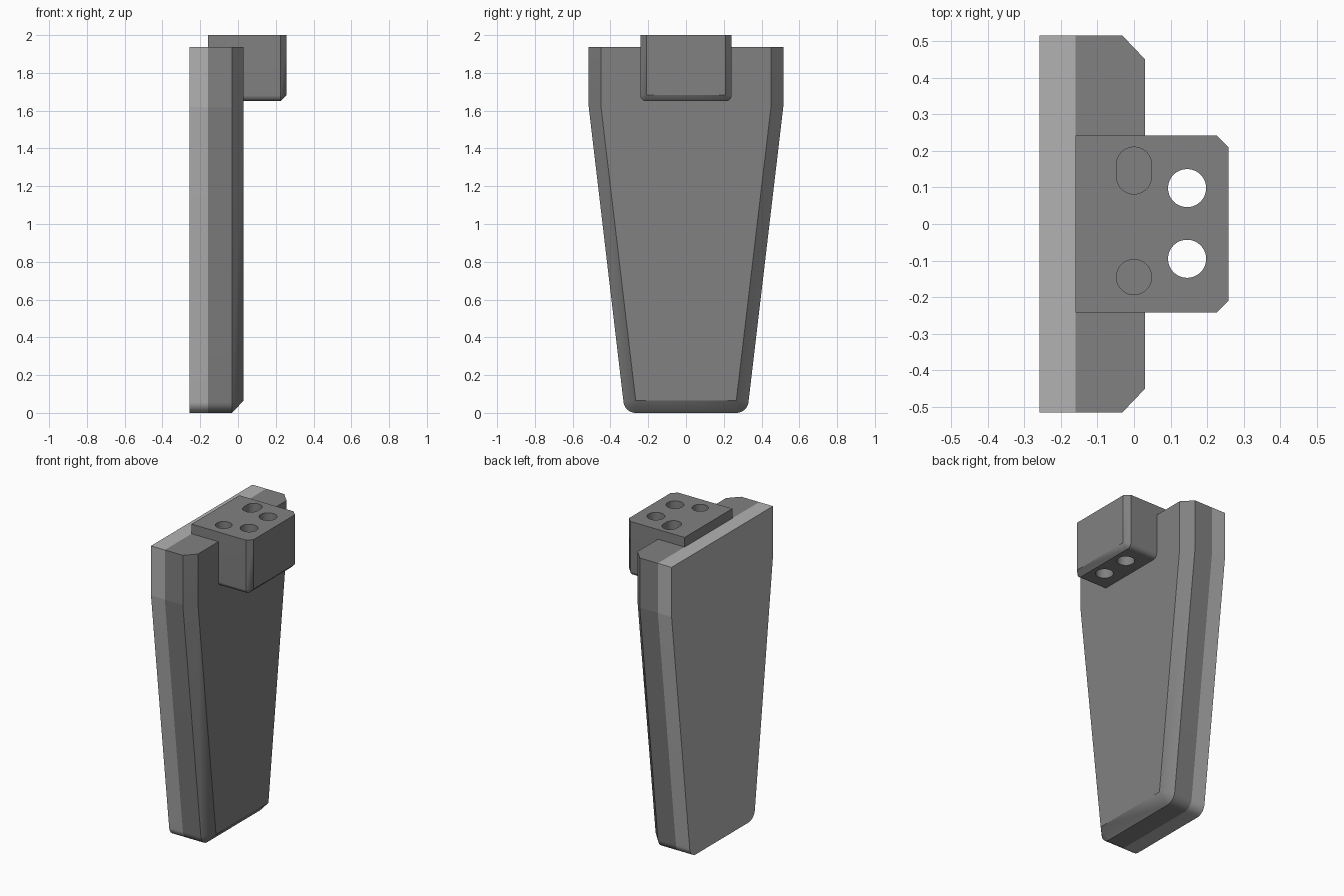
import bpy, bmesh
from math import cos, sin, pi, radians, atan2

if "Cube" in bpy.data.objects:
    bpy.data.objects.remove(bpy.data.objects["Cube"])


def make_object(name, bm):
    bmesh.ops.remove_doubles(bm, verts=bm.verts, dist=1e-5)
    bmesh.ops.recalc_face_normals(bm, faces=bm.faces)
    mesh = bpy.data.meshes.new(name)
    bm.to_mesh(mesh)
    bm.free()
    obj = bpy.data.objects.new(name, mesh)
    bpy.context.collection.objects.link(obj)
    return obj


def outline(half, r, inset=0.0, steps=16):
    """Mirrored yz outline; the last half point is a bottom corner rounded by r.
    inset=r collapses the rounding to the sharp corner of the bevelled face."""
    (y1, z1), (y0, z0) = half[-2:]
    a0 = -atan2(y1 - y0, z1 - z0)
    cz = z0 + r
    cy = y0 + (y1 - y0) * r / (z1 - z0) - r / cos(a0)
    k = r - inset
    right = [(y - inset, z) for y, z in half[:-1]]
    for i in range(steps + 1):
        a = a0 + (-pi / 2 - a0) * i / steps
        right.append((cy + k * cos(a), cz + k * sin(a)))
    return right + [(-y, z) for y, z in reversed(right)]


def slab(name, half, r, x0, x1, bevel=0.0):
    """Extrude an outline along x, with an optional bevel at the x1 end."""
    rings = [(x0, 0.0), (x1 - bevel, 0.0)]
    if bevel:
        rings.append((x1, r))
    bm = bmesh.new()
    loops = [[bm.verts.new((x, y, z)) for y, z in outline(half, r, ins)]
             for x, ins in rings]
    n = len(loops[0])
    for a, b in zip(loops, loops[1:]):
        for i in range(n):
            j = (i + 1) % n
            bm.faces.new((a[i], a[j], b[j], b[i]))
    bm.faces.new(loops[0])
    bm.faces.new(loops[-1])
    return make_object(name, bm)


def slot_cutter(x, y, r, z0, z1, stretch=0.0, seg=64):
    """Round cutter, stretched along y into a slot."""
    bm = bmesh.new()
    loops = []
    for z in (z0, z1):
        loop = []
        for i in range(seg):
            a = 2 * pi * (i + 0.5) / seg
            s = stretch / 2 if sin(a) > 0 else -stretch / 2
            loop.append(bm.verts.new((x + r * cos(a), y + r * sin(a) + s, z)))
        loops.append(loop)
    for i in range(seg):
        j = (i + 1) % seg
        bm.faces.new((loops[0][i], loops[0][j], loops[1][j], loops[1][i]))
    for loop in loops:
        bm.faces.new(loop)
    return make_object("hole_cutter", bm)


def boolean(obj, other, op):
    mod = obj.modifiers.new(op, 'BOOLEAN')
    mod.operation, mod.object, mod.solver = op, other, 'EXACT'
    bpy.context.view_layer.objects.active = obj
    bpy.ops.object.modifier_apply(modifier=mod.name)
    bpy.data.objects.remove(other)


def paint(obj, value):
    mat = bpy.data.materials.new(obj.name + "_grey")
    mat.diffuse_color = (value, value, value, 1)
    mat.use_nodes = True
    mat.node_tree.nodes["Principled BSDF"].inputs["Base Color"].default_value = mat.diffuse_color
    obj.data.materials.clear()
    obj.data.materials.append(mat)


# Tapered plate and the lighter panel behind it
plate_half = [(0.515, 1.938), (0.515, 1.62), (0.324, 0.0)]
panel = slab("back_panel", plate_half, 0.065, -0.258, -0.16)
body = slab("front_plate", plate_half, 0.065, -0.16, 0.03, 0.062)

# Mounting block with a bevelled front
block = slab("mounting_block", [(0.242, 2.0), (0.242, 1.65)], 0.032, -0.16, 0.258, 0.032)
boolean(body, block, 'UNION')

# Two through holes, one blind hole and one blind slot
for x, y, r, z0, stretch in [(0.145, 0.098, 0.052, 1.5, 0), (0.145, -0.095, 0.052, 1.5, 0),
                             (0.0, -0.145, 0.048, 1.7, 0), (0.0, 0.146, 0.048, 1.7, 0.032)]:
    boolean(body, slot_cutter(x, y, r, z0, 2.1, stretch), 'DIFFERENCE')
body.name = "plate_with_block"

paint(body, 0.22)
paint(panel, 0.45)

# Smooth only the rounded corners and holes
for obj in (body, panel):
    bpy.ops.object.select_all(action='DESELECT')
    obj.select_set(True)
    bpy.context.view_layer.objects.active = obj
    bpy.ops.object.shade_smooth_by_angle(angle=radians(6.2))
